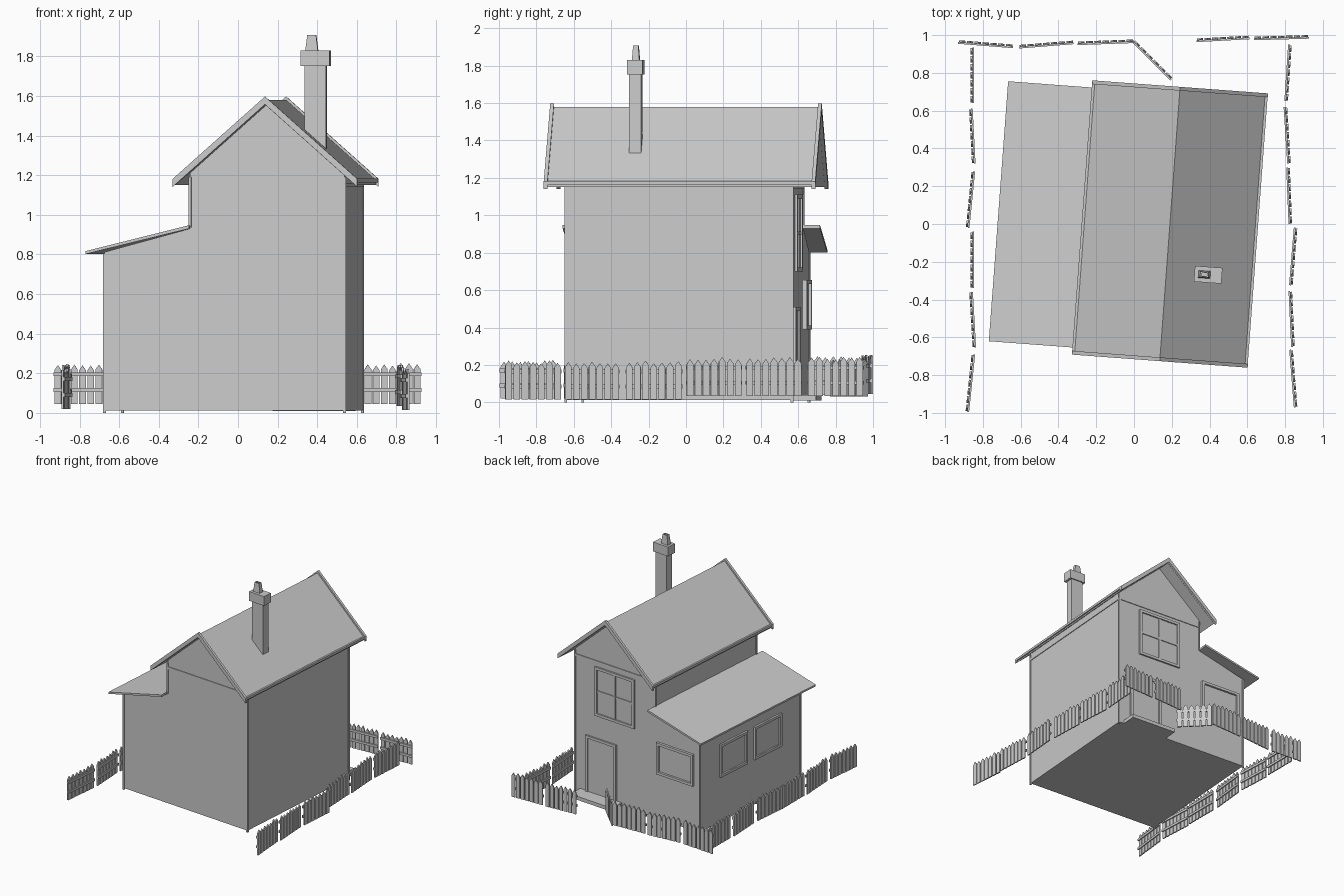
import bpy, bmesh, math, random
from mathutils import Matrix, Vector

if "Cube" in bpy.data.objects:
    bpy.data.objects.remove(bpy.data.objects["Cube"])

random.seed(4)
# House frame: turned slightly clockwise on its plot
HOUSE = Matrix.Translation((0.19, 0, 0)) @ Matrix.Rotation(math.radians(-4.25), 4, 'Z')


def make(name, prisms, mat=HOUSE):
    """One object from prisms: (x/z profile, y0, y1)."""
    bm = bmesh.new()
    for prof, y0, y1 in prisms:
        a = [bm.verts.new((x, y0, z)) for x, z in prof]
        b = [bm.verts.new((x, y1, z)) for x, z in prof]
        bm.faces.new(a)
        bm.faces.new(b[::-1])
        n = len(a)
        for i in range(n):
            j = (i + 1) % n
            bm.faces.new((a[j], a[i], b[i], b[j]))
    bmesh.ops.recalc_face_normals(bm, faces=bm.faces[:])
    me = bpy.data.meshes.new(name)
    bm.to_mesh(me)
    bm.free()
    ob = bpy.data.objects.new(name, me)
    ob.matrix_world = mat
    bpy.context.collection.objects.link(ob)
    return ob


def box(x0, x1, y0, y1, z0, z1):
    return ([(x0, z0), (x1, z0), (x1, z1), (x0, z1)], y0, y1)


# Walls: two-storey gabled block with a lean-to
R, L, LL = 0.395, -0.388, -0.82
F, B = -0.615, 0.598
make("walls", [([(LL, .012), (R, .012), (R, 1.212), (0, 1.562), (L, 1.217),
                 (L, .93), (LL, .812)], F, B)])

# Corner boards and wall-top trim
t = .007
posts = [box(u - t, u + t, v - t, v + t, z0, z1)
         for u, z0, z1 in ((R, 0, 1.19), (L, .935, 1.19), (LL, 0, .805)) for v in (F, B)]
make("corner_boards", posts)
make("wall_top_trim", [box(L, R, F - .006, F, 1.14, 1.16), box(L, R, B, B + .006, 1.14, 1.16),
                       box(R, R + .006, F, B, 1.14, 1.16), box(L - .006, L, F, B, 1.14, 1.16)])


def gable(half, top, drop, slope=.89):
    """Inverted V profile of the roof."""
    e = top - slope * half
    return [(-half, e - drop), (-half, e), (0, top), (half, e), (half, e - drop), (0, top - drop)]


# Main roof, barge boards and eave boards
make("main_roof", [(gable(.455, 1.58, .025), -.71, .71)])
make("barge_boards", [(gable(.467, 1.597, .04), s * .708, s * .728) for s in (-1, 1)])
make("eave_boards", [box(s * .452, s * .466, -.72, .72, 1.163, 1.183) for s in (-1, 1)])

# Lean-to roof
make("lean_to_roof", [([(-.91, .802), (-.91, .817), (L, .947), (L, .93)], -.69, .69)])


# Chimney with cap and tapered hollow pot
CH = HOUSE @ Matrix.Translation((.222, -.253, 0))
make("chimney_shaft", [box(-.054, .054, -.033, .033, 1.25, 1.76)], CH)
make("chimney_cap", [box(-.073, .073, -.042, .042, 1.752, 1.83)], CH)
bm = bmesh.new()
rings = []
for hx, hy, z in ((.032, .02, 1.828), (.022, .014, 1.908), (.014, .008, 1.908), (.018, .011, 1.84)):
    rings.append([bm.verts.new((sx * hx, sy * hy, z)) for sx, sy in ((-1, -1), (1, -1), (1, 1), (-1, 1))])
for a, b in zip(rings, rings[1:]):
    for i in range(4):
        j = (i + 1) % 4
        bm.faces.new((a[i], a[j], b[j], b[i]))
bm.faces.new(rings[-1])
me = bpy.data.meshes.new("chimney_pot")
bm.to_mesh(me)
bm.free()
pot = bpy.data.objects.new("chimney_pot", me)
pot.matrix_world = CH @ Matrix.Translation((-.02, 0, 0))
bpy.context.collection.objects.link(pot)


# Windows: local x along the wall, y outward
def window(name, mat, x0, x1, z0, z1, out, w=.022, bars=False):
    parts = [box(x0, x0 + w, -.01, out, z0, z1), box(x1 - w, x1, -.01, out, z0, z1),
             box(x0 + w, x1 - w, -.01, out, z0, z0 + w), box(x0 + w, x1 - w, -.01, out, z1 - w, z1),
             box(x0 + w, x1 - w, -.01, .003, z0 + w, z1 - w)]
    if bars:
        cx, cz, h = (x0 + x1) / 2, (z0 + z1) / 2, .009
        parts += [box(cx - h, cx + h, 0, out - .003, z0 + w, z1 - w),
                  box(x0 + w, x1 - w, 0, out - .004, cz - h, cz + h)]
    make(name, parts, mat)


BACK = HOUSE @ Matrix.Translation((0, B, 0))
LEFT = HOUSE @ Matrix.Translation((LL, 0, 0)) @ Matrix.Rotation(math.pi / 2, 4, 'Z')
window("upper_window", BACK, -.19, .20, .70, 1.11, .014, bars=True)
window("lean_to_back_window", BACK, -.77, -.41, .39, .655, .02)
window("side_window_a", LEFT, .03, .355, .39, .665, .016)
window("side_window_b", LEFT, -.38, -.055, .39, .665, .016)

# Door, its frame and the step
make("door_frame", [box(-.01, .012, 0, .014, .04, .51), box(.268, .29, 0, .014, .04, .51),
                    box(.012, .268, 0, .014, .488, .51)], BACK)
make("door", [box(.012, .268, -.01, .004, .04, .488)], BACK)
make("door_step", [box(-.06, .35, -.01, .125, .01, .04)], BACK)


# Picket fence: rails lie on the inner side of each panel
def panel(name, a, b, z0, n=7):
    a, b = Vector(a), Vector(b)
    d = b - a
    pitch = d.length / n
    w, parts = pitch * .41, []
    for i in range(n):
        c, top = (i + .5) * pitch, .2 + random.uniform(-.008, .008)
        parts.append(([(c - w, 0), (c + w, 0), (c + w, top - .025), (c, top), (c - w, top - .025)], -.005, .005))
    parts += [box(0, d.length, -.014, -.005, z, z + .02) for z in (.06, .14)]
    make(name, parts, Matrix.Translation((a.x, a.y, z0)) @ Matrix.Rotation(math.atan2(d.y, d.x), 4, 'Z'))


fences = {
    "back_fence": (.045, [((-.93, .968), (-.64, .945)), ((-.61, .943), (-.32, .966)), ((-.30, .961), (0, .972)),
                          ((.33, .977), (.61, .992)), ((.635, .987), (.925, .995))]),
    "left_fence": (.03, [((-.86, .64), (-.86, .935)), ((-.853, .32), (-.868, .61)), ((-.885, -.02), (-.855, .28)),
                         ((-.86, -.34), (-.86, -.04)), ((-.85, -.655), (-.867, -.36)), ((-.887, -.995), (-.855, -.69))]),
    "right_fence": (.025, [((.83, .95), (.81, .65)), ((.806, .62), (.825, .32)), ((.82, .30), (.832, 0)),
                           ((.86, -.02), (.835, -.325)), ((.832, -.355), (.846, -.65)), ((.836, -.665), (.86, -.97))]),
}
for kind, (z0, spans) in fences.items():
    for i, (a, b) in enumerate(spans):
        dz = 0
        if kind != "back_fence":
            dz = .01 if (a[1] + b[1]) > 0 else -.01
        panel(f"{kind}_{i + 1}", a, b, z0 + dz)
panel("garden_gate", (0, .972), (.202, .77), .03, 6)
